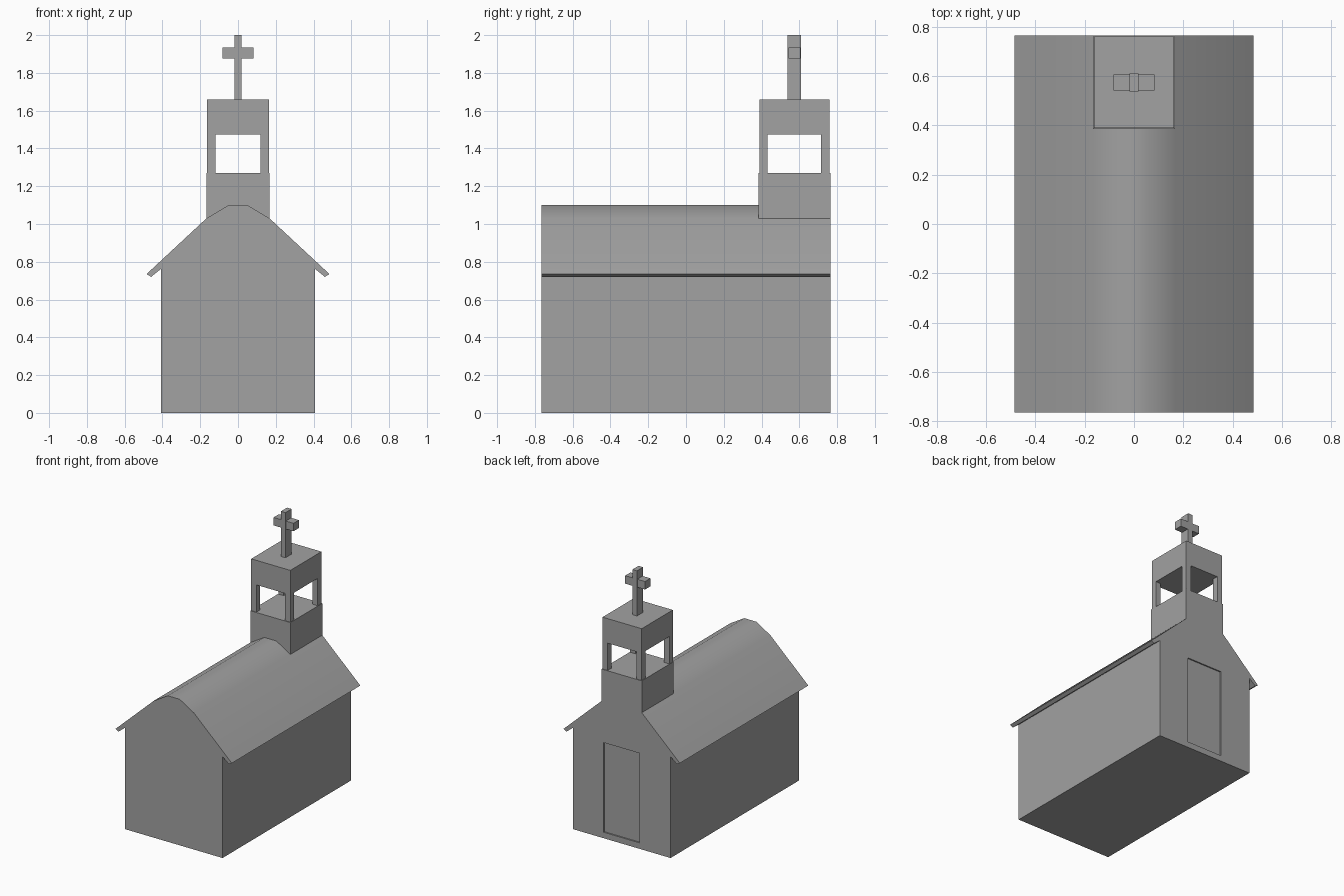
import bpy
import bmesh
import math

if "Cube" in bpy.data.objects:
    bpy.data.objects.remove(bpy.data.objects["Cube"], do_unlink=True)

# One plain grey stone for the whole building
stone = bpy.data.materials.new("grey_stone")
stone.use_nodes = True
colour = (0.36, 0.36, 0.36, 1)
stone.diffuse_color = colour
stone.node_tree.nodes["Principled BSDF"].inputs["Base Color"].default_value = colour


def add_object(name, bm):
    bmesh.ops.recalc_face_normals(bm, faces=bm.faces)
    mesh = bpy.data.meshes.new(name)
    bm.to_mesh(mesh)
    bm.free()
    mesh.materials.append(stone)
    obj = bpy.data.objects.new(name, mesh)
    bpy.context.collection.objects.link(obj)
    return obj


def box(name, x, y, z):
    """Box from (min, max) ranges on each axis."""
    bm = bmesh.new()
    bmesh.ops.create_cube(bm, size=1)
    for v in bm.verts:
        v.co = [r[0] if c < 0 else r[1] for c, r in zip(v.co, (x, y, z))]
    return add_object(name, bm)


def select_only(obj):
    bpy.ops.object.select_all(action="DESELECT")
    obj.select_set(True)
    bpy.context.view_layer.objects.active = obj


# Nave: walls, eaves and rounded ridge as one extruded profile
BACK = 0.765
half = [(0.407, 0), (0.407, 0.763), (0.46, 0.72), (0.484, 0.735),
        (0.167, 1.03), (0.05, 1.1)]
profile = half + [(-x, z) for x, z in reversed(half)]
bm = bmesh.new()
gable = bm.faces.new([bm.verts.new((x, -BACK, z)) for x, z in profile])
side = bmesh.ops.extrude_face_region(bm, geom=[gable], use_keep_orig=True)
moved = [e for e in side["geom"] if isinstance(e, bmesh.types.BMVert)]
bmesh.ops.translate(bm, verts=moved, vec=(0, 2 * BACK, 0))
nave = add_object("nave", bm)

# Shallow door recess in the back gable
cutter = box("door_cutter", (-0.15, 0.15), (BACK - 0.01, BACK + 0.1), (0.045, 0.72))
cutter.hide_render = True
cut = nave.modifiers.new("door_recess", "BOOLEAN")
cut.operation = "DIFFERENCE"
cut.solver = "EXACT"
cut.object = cutter
select_only(nave)
bpy.ops.object.modifier_apply(modifier=cut.name)
bpy.data.objects.remove(cutter, do_unlink=True)
bpy.ops.object.shade_smooth_by_angle(angle=math.radians(35))

# Bell tower: base, four corner posts and a solid cap
box("tower_base", (-0.167, 0.167), (0.385, BACK), (1.03, 1.27))
box("tower_cap", (-0.163, 0.163), (0.39, 0.76), (1.475, 1.66))
for x_name, xr in (("right", (-0.163, -0.12)), ("left", (0.12, 0.163))):
    for y_name, yr in (("front", (0.39, 0.432)), ("back", (0.715, 0.76))):
        box(f"tower_post_{y_name}_{x_name}", xr, yr, (1.27, 1.475))

# Cross
box("cross_upright", (-0.019, 0.019), (0.538, 0.61), (1.66, 2.0))
box("cross_arm", (-0.083, 0.083), (0.542, 0.606), (1.875, 1.935))
